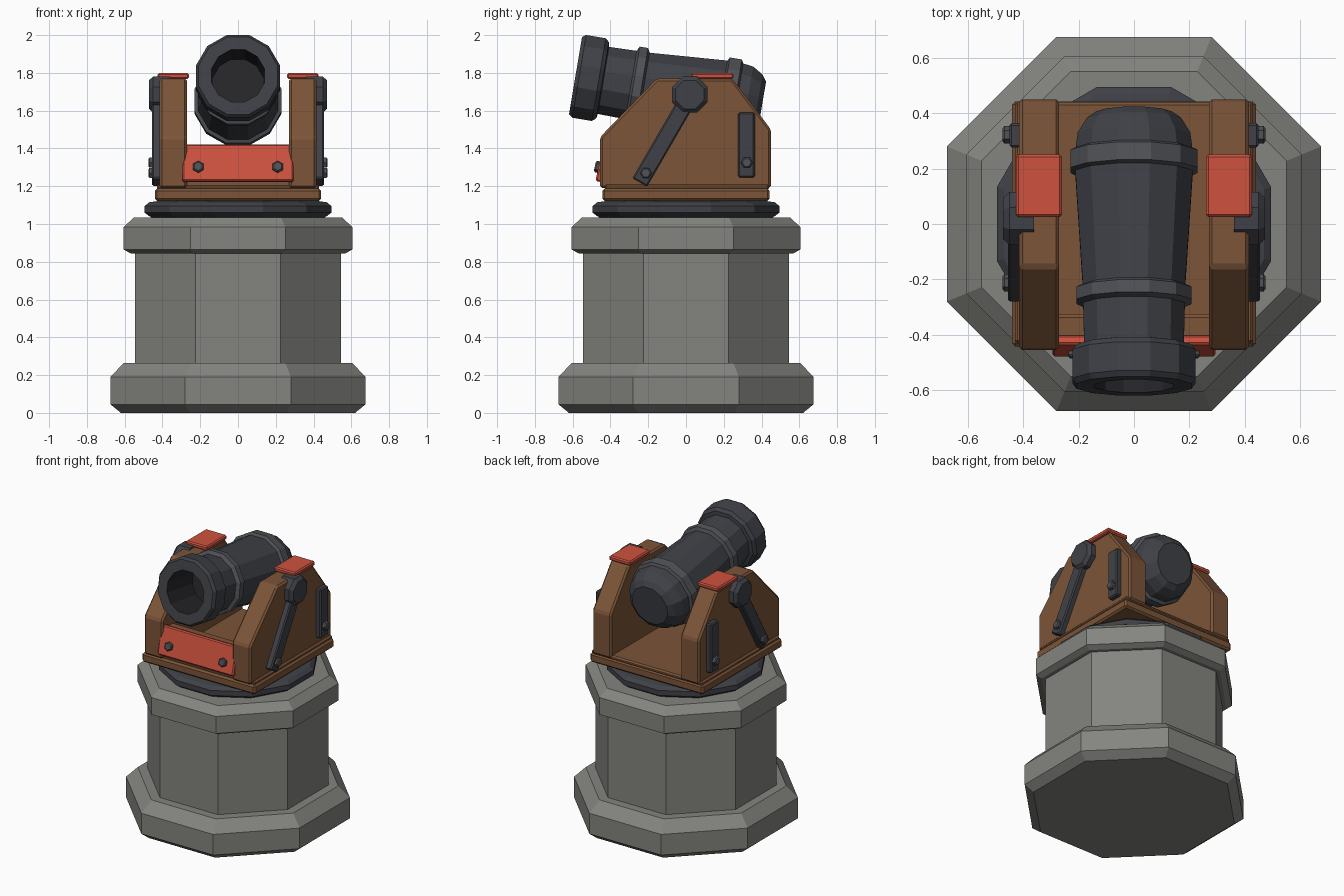
import bpy, bmesh
from math import pi, cos, sin, radians, atan2, hypot
from mathutils import Matrix

if "Cube" in bpy.data.objects:
    bpy.data.objects.remove(bpy.data.objects["Cube"])


def material(name, rgb):
    m = bpy.data.materials.new(name)
    m.diffuse_color = (*rgb, 1)
    m.use_nodes = True
    m.node_tree.nodes["Principled BSDF"].inputs["Base Color"].default_value = m.diffuse_color
    return m


STONE = material("stone", (0.23, 0.23, 0.215))
WOOD = material("wood", (0.20, 0.09, 0.04))
RED = material("red_paint", (0.62, 0.085, 0.05))
IRON = material("iron", (0.05, 0.053, 0.063))
TRIM = material("iron_trim", (0.08, 0.084, 0.095))
DARK = material("bore_dark", (0.02, 0.02, 0.024))


def finish(name, bm, mat, bevel=0.0, matrix=None):
    bmesh.ops.recalc_face_normals(bm, faces=bm.faces)
    me = bpy.data.meshes.new(name)
    bm.to_mesh(me)
    bm.free()
    me.materials.append(mat)
    ob = bpy.data.objects.new(name, me)
    bpy.context.collection.objects.link(ob)
    if matrix:
        ob.matrix_world = matrix
    if bevel:
        b = ob.modifiers.new("bevel", 'BEVEL')
        b.width, b.segments = bevel, 1
    return ob


def lathe(name, profile, n, mat, matrix=None, dark_from=None):
    """n-sided solid along z from (apothem, z) points, flats facing the axes"""
    bm = bmesh.new()
    rings = []
    for r, z in profile:
        r /= cos(pi / n)
        rings.append([bm.verts.new((r * cos(2 * pi * (i + .5) / n), r * sin(2 * pi * (i + .5) / n), z))
                      for i in range(n)])
    caps = [bm.faces.new(rings[0]), bm.faces.new(rings[-1])]
    for k, (a, b) in enumerate(zip(rings, rings[1:])):
        for i in range(n):
            f = bm.faces.new((a[i], a[(i + 1) % n], b[(i + 1) % n], b[i]))
            if dark_from is not None and k >= dark_from:
                f.material_index = 1
    if dark_from is not None:
        caps[1].material_index = 1
    ob = finish(name, bm, mat, matrix=matrix)
    if dark_from is not None:
        ob.data.materials.append(DARK)
    return ob


def box(name, size, loc, mat, bevel=0.01, rot_x=0.0):
    bm = bmesh.new()
    bmesh.ops.create_cube(bm, size=1, matrix=Matrix.Diagonal((*size, 1)))
    return finish(name, bm, mat, bevel, Matrix.Translation(loc) @ Matrix.Rotation(rot_x, 4, 'X'))


def side_slab(name, outline, x0, x1, mat, bevel=0.01):
    """(y, z) outline extruded from x0 to x1"""
    bm = bmesh.new()
    a = [bm.verts.new((x0, y, z)) for y, z in outline]
    b = [bm.verts.new((x1, y, z)) for y, z in outline]
    bm.faces.new(a)
    bm.faces.new(b)
    for i in range(len(a)):
        j = (i + 1) % len(a)
        bm.faces.new((a[i], a[j], b[j], b[i]))
    return finish(name, bm, mat, bevel)


# Stone pedestal
lathe("pedestal", [(0.62, 0), (0.675, 0.045), (0.675, 0.19), (0.605, 0.265), (0.545, 0.265), (0.545, 0.845),
                   (0.57, 0.845), (0.605, 0.865), (0.605, 0.985), (0.55, 1.035)], 8, STONE)

# Iron turntable
lathe("turntable", [(0.45, 1.03), (0.475, 1.045), (0.495, 1.06), (0.495, 1.095), (0.47, 1.115), (0.40, 1.125)],
      12, IRON)

# Wooden carriage bed and front beam
box("carriage_bed", (0.88, 0.885, 0.065), (0, 0, 1.155), WOOD, 0.012)
box("bed_top", (0.86, 0.87, 0.03), (0, 0.005, 1.195), WOOD, 0.01)
box("front_beam", (0.58, 0.10, 0.21), (0, -0.375, 1.295), WOOD, 0.012)

# Tilted red front plate with bolts
TILT = radians(-13)
box("front_plate", (0.59, 0.035, 0.20), (0, -0.44, 1.322), RED, 0.008, TILT)
for s in (-1, 1):
    m = Matrix.Translation((s * 0.21, -0.458, 1.30)) @ Matrix.Rotation(TILT + pi / 2, 4, 'X')
    lathe("front_bolt", [(0.027, -0.01), (0.027, 0.018), (0.02, 0.025)], 6, TRIM, m)

# Barrel along a tilted axis, muzzle at the origin of the axis
AXIS = Matrix.Translation((0, -0.585, 1.785)) @ Matrix.Rotation(radians(-99.5), 4, 'X')
lathe("barrel", [(0.135, 1.0), (0.17, 0.975), (0.203, 0.92), (0.215, 0.83), (0.185, 0.37), (0.18, 0.15),
                 (0.205, 0.145), (0.222, 0.125), (0.222, 0.02), (0.208, 0), (0.14, 0), (0.135, 0.28)],
      12, IRON, AXIS, dark_from=10)
for name, r, a, b in (("front_band", 0.208, 0.295, 0.37), ("breech_band", 0.23, 0.775, 0.87)):
    lathe(name, [(r - 0.03, a), (r, a + 0.015), (r, b - 0.015), (r - 0.03, b)], 12, TRIM, AXIS)

# Both sides of the carriage
BOLT = Matrix.Rotation(pi / 2, 4, 'Y')
for s in (-1, 1):
    side_slab("cheek", [(-0.455, 1.19), (-0.455, 1.46), (-0.155, 1.77), (0.245, 1.77), (0.45, 1.50), (0.45, 1.19)],
              s * 0.27, s * 0.415, WOOD, 0.012)
    box("cheek_cap", (0.165, 0.225, 0.032), (s * 0.343, 0.138, 1.784), RED, 0.008)

    # Trunnion cap
    bm_axis = Matrix.Translation((0, 0.02, 1.685)) @ Matrix.Rotation(s * pi / 2, 4, 'Y')
    lathe("trunnion_cap", [(0.095, 0.36), (0.095, 0.45), (0.075, 0.472)], 8, IRON, bm_axis)

    # Slanted strap
    y0, z0, y1, z1, w = 0.01, 1.66, -0.245, 1.22, 0.045
    d = hypot(y1 - y0, z1 - z0)
    py, pz = -(z1 - z0) / d * w, (y1 - y0) / d * w
    side_slab("slanted_strap", [(y0 + py, z0 + pz), (y0 - py, z0 - pz), (y1 - py, z1 - pz), (y1 + py, z1 + pz)],
              s * 0.405, s * 0.455, IRON, 0.008)

    # Rear plate and bolts
    box("rear_plate", (0.05, 0.088, 0.345), (s * 0.425, 0.32, 1.418), IRON, 0.008)
    for y, z in ((-0.212, 1.27), (0.322, 1.325)):
        m = Matrix.Translation((0, y, z)) @ Matrix.Rotation(s * pi / 2, 4, 'Y')
        lathe("side_bolt", [(0.027, 0.44), (0.027, 0.468), (0.02, 0.475)], 6, TRIM, m)
